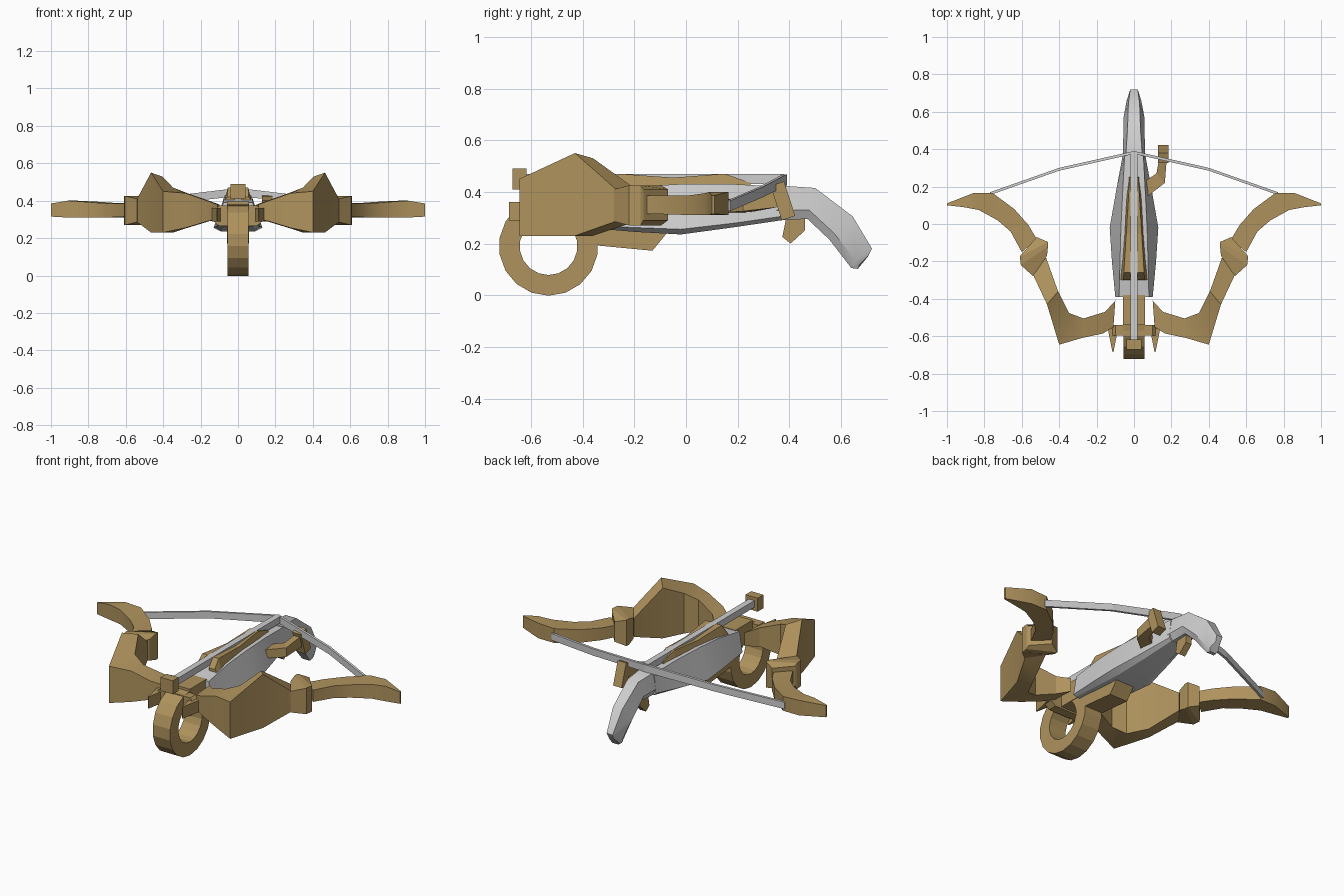
import bpy
import bmesh
import math
from mathutils import Vector, Matrix

default_cube = bpy.data.objects.get("Cube")
if default_cube:
    bpy.data.objects.remove(default_cube, do_unlink=True)


def make_material(name, colour):
    material = bpy.data.materials.new(name)
    material.use_nodes = True
    material.diffuse_color = (*colour, 1)
    shader = material.node_tree.nodes["Principled BSDF"]
    shader.inputs["Base Color"].default_value = (*colour, 1)
    shader.inputs["Roughness"].default_value = 0.8
    return material


BRONZE = make_material("bronze brown", (0.43, 0.29, 0.11))
SILVER = make_material("silver grey", (0.62, 0.62, 0.62))


def finish(name, mesh_builder, material, mirrored=False, smooth_angle=None):
    """Turn a bmesh into a named, coloured object."""
    bmesh.ops.recalc_face_normals(mesh_builder, faces=mesh_builder.faces[:])
    mesh = bpy.data.meshes.new(name)
    mesh_builder.to_mesh(mesh)
    mesh_builder.free()
    mesh.materials.append(material)
    part = bpy.data.objects.new(name, mesh)
    bpy.context.collection.objects.link(part)
    if mirrored:
        part.modifiers.new("mirror", "MIRROR").use_clip = False
    if smooth_angle:
        bpy.ops.object.select_all(action="DESELECT")
        part.select_set(True)
        bpy.context.view_layer.objects.active = part
        bpy.ops.object.shade_smooth_by_angle(angle=math.radians(smooth_angle))
    return part


def loft(name, rings, material, closed=False, **options):
    """Skin a row of cross-sections that share one point count."""
    builder = bmesh.new()
    loops = [[builder.verts.new(point) for point in ring] for ring in rings]
    count = len(loops[0])
    following = loops[1:] + loops[:1] if closed else loops[1:]
    for first, second in zip(loops, following):
        for i in range(count):
            j = (i + 1) % count
            builder.faces.new((first[i], first[j], second[j], second[i]))
    if not closed:
        builder.faces.new(loops[0])
        builder.faces.new(loops[-1])
    return finish(name, builder, material, **options)


def side_plate(name, outline, left, right, material, **options):
    """Extrude a (y, z) outline between two x positions."""
    rings = [[(x, y, z) for y, z in outline] for x in (left, right)]
    return loft(name, rings, material, **options)


def block(name, centre, size, material, tilt=0, **options):
    builder = bmesh.new()
    matrix = (Matrix.Translation(centre) @ Matrix.Rotation(math.radians(tilt), 4, "X")
              @ Matrix.Diagonal((*size, 1)))
    bmesh.ops.create_cube(builder, size=1, matrix=matrix)
    return finish(name, builder, material, **options)


def limb_section(inner, outer, low, high, outer_rise=0):
    """Upright four-sided section between an inner and an outer plan point."""
    return [(*inner, low), (*outer, low), (*outer, high + outer_rise), (*inner, high)]


# Bow arms, widening to a tall shoulder
shoulder = [
    limb_section((.10, -.41), (.11, -.55), .30, .38),
    limb_section((.155, -.47), (.165, -.585), .29, .40),
    limb_section((.27, -.505), (.28, -.61), .255, .44),
    limb_section((.347, -.476), (.40, -.645), .23, .47, -.02),
    limb_section((.406, -.36), (.465, -.43), .23, .53, .02),
    limb_section((.47, -.18), (.545, -.26), .29, .40),
]
loft("bow_shoulder", shoulder, BRONZE, mirrored=True, smooth_angle=25)

# Collars joining the shoulders to the outer limbs
collar = [
    limb_section((.465, -.17), (.54, -.278), .285, .41),
    limb_section((.46, -.12), (.605, -.22), .27, .425),
    limb_section((.46, -.096), (.61, -.176), .27, .425),
    limb_section((.52, -.07), (.605, -.165), .29, .41),
]
loft("bow_collar", collar, BRONZE, mirrored=True)

# Curved outer limbs
outer_limb = [
    limb_section((.52, -.08), (.60, -.15), .315, .385),
    limb_section((.565, -.005), (.66, -.04), .312, .385),
    limb_section((.64, .08), (.73, .02), .31, .387),
    limb_section((.755, .165), (.83, .075), .31, .395),
    limb_section((.86, .165), (.91, .09), .31, .40),
    limb_section((1, .11), (1, .10), .315, .385),
]
loft("bow_outer_limb", outer_limb, BRONZE, mirrored=True, smooth_angle=25)

# Central mount, its bar and forward prongs
block("mount_block", (0, -.46, .335), (.12, .16, .12), BRONZE)
bar = [[(x, y, z) for x, z in ((-.13, .29), (-.10, .265), (.10, .265),
                               (.13, .29), (.13, .345), (.10, .375),
                               (-.10, .375), (-.13, .345))] for y in (-.595, -.54)]
loft("mount_bar", bar, BRONZE)
prong = [
    limb_section((.09, -.56), (.14, -.56), .29, .36),
    limb_section((.095, -.61), (.13, -.61), .29, .36),
    limb_section((.11, -.685), (.115, -.685), .29, .36),
]
loft("mount_prong", prong, BRONZE, mirrored=True)

# Foot ring hanging under the mount
ring_sides = 18
ring_rings = []
for step in range(ring_sides):
    angle = math.tau * (step + .5) / ring_sides
    direction = Vector((0, math.cos(angle), math.sin(angle)))
    centre = Vector((0, -.532, .19))
    ring_rings.append([centre + direction * radius + Vector((x, 0, 0))
                       for radius, x in ((.192, -.057), (.192, .057),
                                         (.112, .057), (.112, -.057))])
loft("foot_ring", ring_rings, BRONZE, closed=True)


def stock_section(y, top, widest, bottom, top_half, wide_half, bottom_half, lean=0):
    """Six-sided section; lean shifts the lower points along y."""
    half = [(top_half, y, top), (wide_half, y + lean * .8, widest),
            (bottom_half, y + lean, bottom)]
    return half + [(-x, depth, z) for x, depth, z in reversed(half)]


# Tapered stock
stock = [
    stock_section(-.39, .39, .27, .262, .08, .10, .08),
    stock_section(-.20, .42, .262, .245, .075, .118, .09),
    stock_section(-.02, .43, .255, .235, .07, .13, .09),
    stock_section(.18, .43, .278, .262, .06, .095, .065),
    stock_section(.37, .42, .305, .29, .05, .06, .045),
]
loft("stock", stock, SILVER, smooth_angle=25)

# Bent rear grip
grip = [
    stock_section(.35, .425, .33, .29, .045, .06, .04),
    stock_section(.50, .415, .33, .295, .035, .057, .035, -.03),
    stock_section(.645, .305, .24, .215, .03, .055, .035, -.09),
    stock_section(.72, .18, .135, .105, .02, .04, .025, -.08),
    stock_section(.705, .15, .12, .102, .015, .03, .02, -.04),
]
loft("rear_grip", grip, SILVER, smooth_angle=40)

# Top rail with end sight and side cheeks
block("bolt_rail", (0, -.13, .45), (.036, 1.02, .04), SILVER)
block("front_sight", (0, -.645, .45), (.08, .054, .08), BRONZE)
cheek_profile = [(-.30, .42), (-.26, .47), (-.05, .455), (.15, .47), (.25, .435)]
cheek = []
for y, top in cheek_profile:
    reach = .046 - .034 * y / .55
    cheek.append([(.018, y, .40), (reach + .008, y, .40),
                  (reach - .008, y, top), (.018, y, top)])
loft("rail_cheek", cheek, BRONZE, mirrored=True)

# Fore grip beneath the stock
fore_grip = [(-.36, .27), (-.34, .192), (-.13, .172), (-.07, .245), (-.09, .27)]
side_plate("fore_grip", fore_grip, -.06, .06, BRONZE)

# Bowstring ribbon drawn back to the catch
string = [
    limb_section((.77, .155), (.77, .17), .325, .365),
    limb_section((.40, .285), (.40, .30), .38, .42),
    limb_section((0, .375), (0, .39), .425, .468),
]
loft("bowstring", string, SILVER, mirrored=True)

# Cocking lever on the model's left
lever = [
    limb_section((.06, .23), (.075, .15), .32, .37),
    limb_section((.12, .27), (.165, .22), .325, .38),
    limb_section((.135, .35), (.175, .35), .34, .405),
]
loft("cocking_lever", lever, BRONZE)
block("lever_knob", (.157, .375, .365), (.056, .055, .14), BRONZE, tilt=18)

# Trigger
trigger = [(.39, .31), (.46, .30), (.46, .25), (.405, .20), (.373, .225)]
side_plate("trigger", trigger, -.02, .02, BRONZE)
